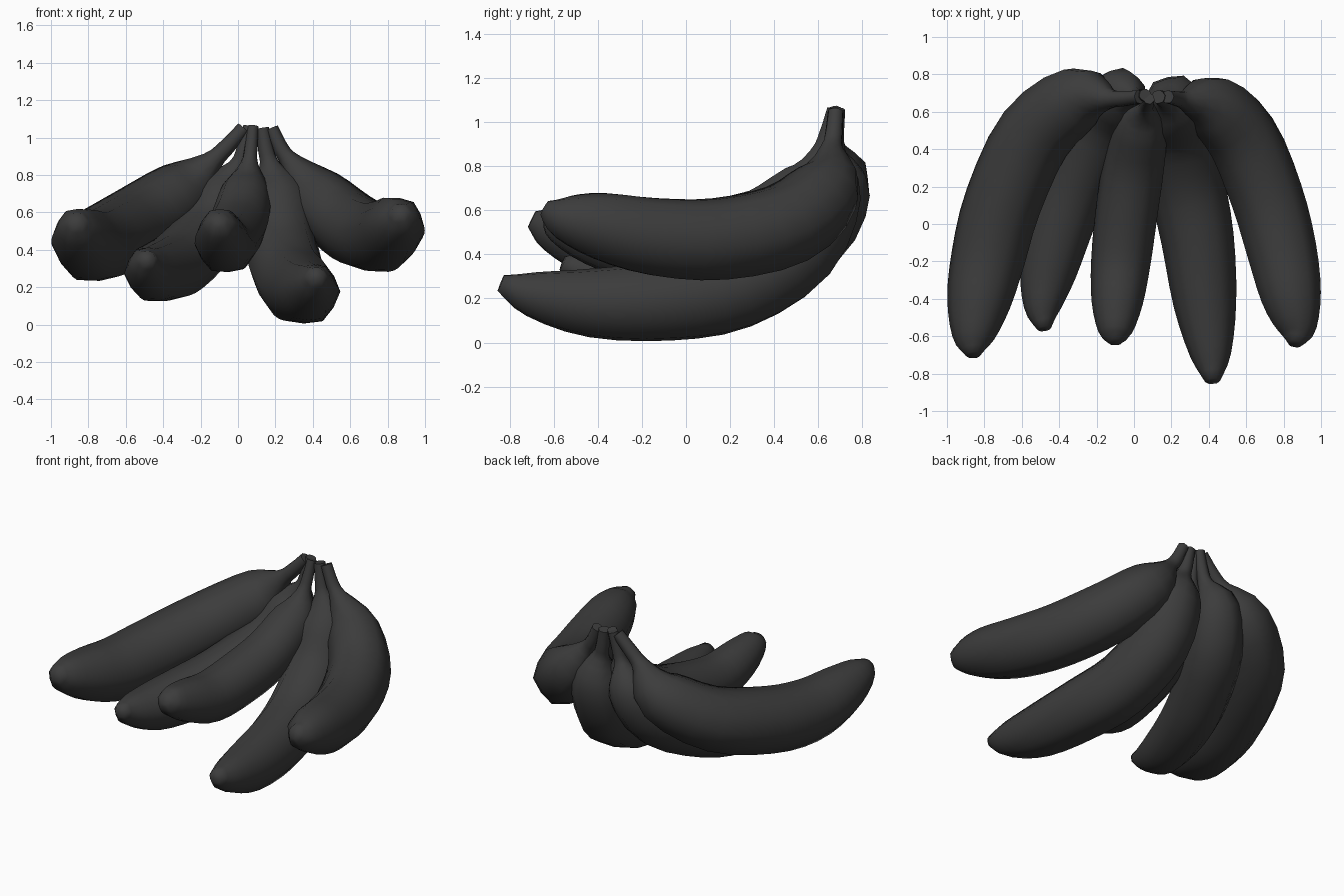
import bpy
import bmesh
from math import cos, pi, radians, sin
from mathutils import Vector

default_cube = bpy.data.objects.get("Cube")
if default_cube:
    bpy.data.objects.remove(default_cube, do_unlink=True)

# One dark skin colour
skin = bpy.data.materials.new("dark_grey_skin")
skin.use_nodes = True
skin_colour = (0.045, 0.045, 0.045, 1)
skin.diffuse_color = skin_colour
skin.node_tree.nodes["Principled BSDF"].inputs["Base Color"].default_value = skin_colour

# Shared thickness profile, from the stem end to the blossom end
WIDTHS = (.036, .042, .058, .162, .193, .196, .188, .162, .106, .04)
SIDES = 12
STEPS = 3


def smooth_path(points):
    """Catmull-Rom interpolation of position and radius together."""
    padded = [points[0] * 2 - points[1]] + points + [points[-1] * 2 - points[-2]]
    path = []
    for a, b, c, d in zip(padded, padded[1:], padded[2:], padded[3:]):
        for step in range(STEPS):
            t = step / STEPS
            path.append(b + (c - a) * (t / 2)
                        + (a * 2 - b * 5 + c * 4 - d) * (t * t / 2)
                        + (b * 3 - a - c * 3 + d) * (t ** 3 / 2))
    return path + [points[-1]]


def banana(name, scale, centres):
    """Sweep a softly ridged, flat-topped hexagon along a curved centreline."""
    points = [Vector((*p, w * scale)) for p, w in zip(centres, WIDTHS)]
    path = smooth_path(points)[::-1]
    bm = bmesh.new()
    rings = []
    up = Vector((0, 0, 1))
    for i, point in enumerate(path):
        before, after = path[max(i - 1, 0)], path[min(i + 1, len(path) - 1)]
        tangent = (after - before).to_3d().normalized()
        # Carry the frame along so the ridges do not twist
        up = (up - tangent * up.dot(tangent)).normalized()
        side = tangent.cross(up)
        ring = []
        for k in range(SIDES):
            angle = 2 * pi * k / SIDES
            radius = point.w * (1 - .035 * cos(6 * angle))
            ring.append(bm.verts.new(point.to_3d()
                                     + (up * cos(angle) + side * sin(angle)) * radius))
        rings.append(ring)
    for lower, upper in zip(rings, rings[1:]):
        for k in range(SIDES):
            n = (k + 1) % SIDES
            bm.faces.new((lower[k], lower[n], upper[n], upper[k]))
    bm.faces.new(rings[0])
    bm.faces.new(rings[-1])
    bmesh.ops.recalc_face_normals(bm, faces=bm.faces)
    mesh = bpy.data.meshes.new(name)
    bm.to_mesh(mesh)
    bm.free()
    mesh.materials.append(skin)
    obj = bpy.data.objects.new(name, mesh)
    bpy.context.collection.objects.link(obj)
    bpy.ops.object.select_all(action='DESELECT')
    obj.select_set(True)
    bpy.context.view_layer.objects.active = obj
    bpy.ops.object.shade_smooth_by_angle(angle=radians(75))


# The fruit, fanned from one cluster of stems
banana("outer_right_banana", 1.02, [
    (.03, .68, 1.05), (-.06, .67, .95), (-.14, .67, .87), (-.29, .68, .72), (-.53, .48, .55),
    (-.7, .12, .45), (-.78, -.18, .42), (-.83, -.42, .46), (-.86, -.61, .52), (-.86, -.7, .56)])
banana("inner_right_banana", .9, [
    (.06, .69, 1.06), (.03, .68, .94), (0, .68, .85), (-.07, .69, .71), (-.16, .56, .49),
    (-.3, .25, .34), (-.39, 0, .29), (-.46, -.26, .28), (-.49, -.45, .32), (-.48, -.56, .36)])
banana("middle_banana", .82, [
    (.08, .67, 1.06), (.07, .64, .95), (.06, .61, .86), (.04, .55, .71), (0, .33, .54),
    (-.04, .06, .46), (-.07, -.2, .43), (-.09, -.42, .48), (-.1, -.58, .54), (-.1, -.63, .57)])
banana("inner_left_banana", 1, [
    (.13, .68, 1.05), (.15, .67, .93), (.17, .66, .85), (.21, .64, .69), (.23, .51, .43),
    (.28, .23, .25), (.34, -.08, .19), (.38, -.43, .18), (.41, -.7, .22), (.42, -.84, .27)])
banana("outer_left_banana", .97, [
    (.18, .68, 1.05), (.23, .67, .94), (.28, .66, .87), (.41, .64, .7), (.58, .46, .54),
    (.71, .15, .47), (.79, -.14, .48), (.84, -.39, .53), (.87, -.56, .57), (.86, -.64, .61)])
